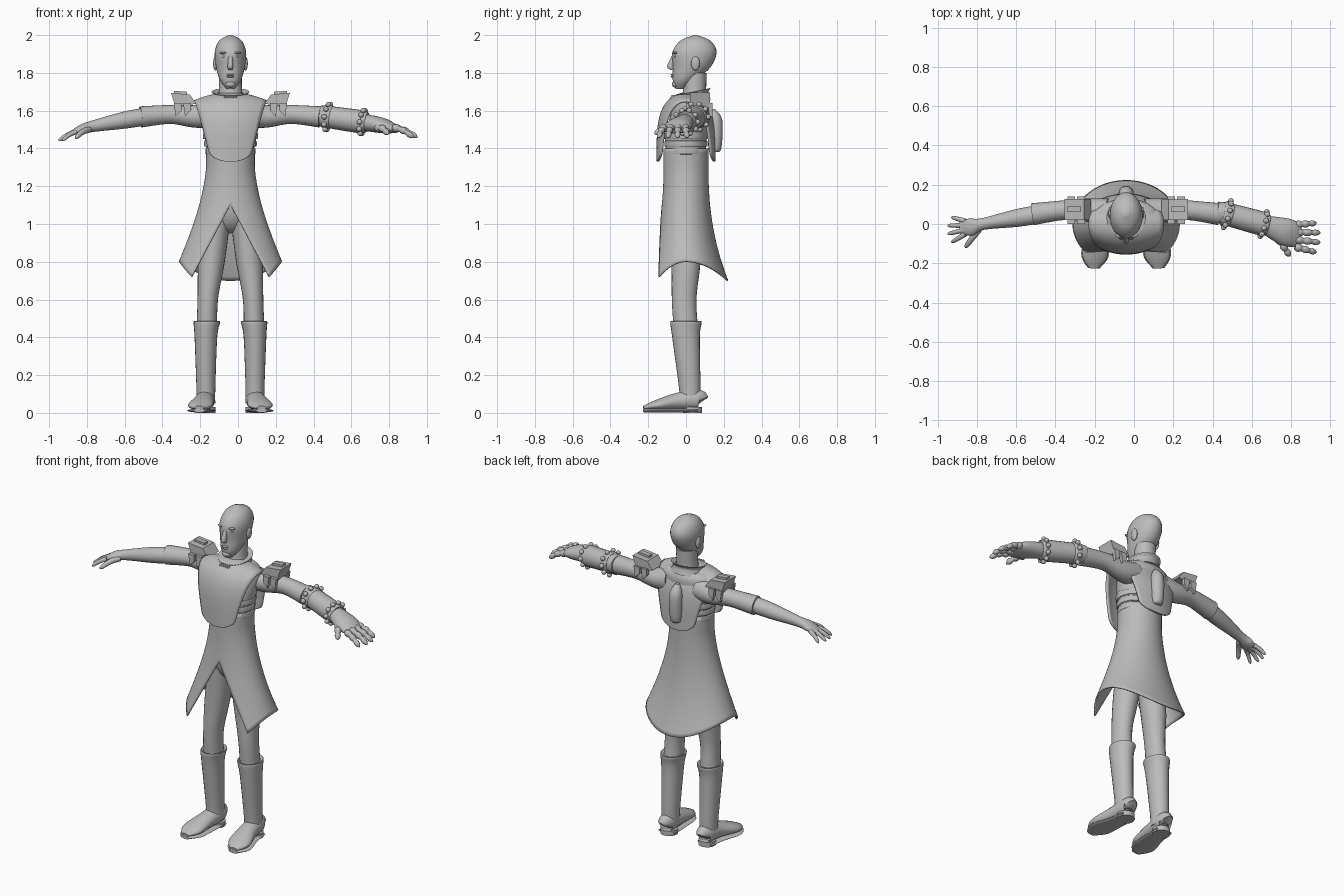
import bpy, bmesh, math
from math import sin, cos, pi, sqrt
from mathutils import Vector

if "Cube" in bpy.data.objects:
    bpy.data.objects.remove(bpy.data.objects["Cube"], do_unlink=True)

BODY_CENTRE = -0.04

grey = bpy.data.materials.new("plain_grey")
grey.use_nodes = True
grey.diffuse_color = (0.5, 0.5, 0.5, 1)
grey.node_tree.nodes["Principled BSDF"].inputs["Base Color"].default_value = grey.diffuse_color


def finish(name, bm):
    """Turn the bmesh into a smooth object placed on the body centre line."""
    bmesh.ops.remove_doubles(bm, verts=bm.verts, dist=0.0001)
    bmesh.ops.recalc_face_normals(bm, faces=bm.faces)
    mesh = bpy.data.meshes.new(name)
    bm.to_mesh(mesh)
    bm.free()
    for face in mesh.polygons:
        face.use_smooth = True
    mesh.set_sharp_from_angle(angle=math.radians(40))
    mesh.materials.append(grey)
    ob = bpy.data.objects.new(name, mesh)
    ob.location.x = BODY_CENTRE
    bpy.context.scene.collection.objects.link(ob)
    return ob


def both_sides(ob):
    mirror = ob.modifiers.new("mirror", "MIRROR")
    mirror.use_mirror_merge = False


def thicken(ob, thickness):
    solid = ob.modifiers.new("thickness", "SOLIDIFY")
    solid.thickness = thickness
    solid.offset = 0


def skin(bm, grid, closed):
    rings = [[bm.verts.new(point) for point in row] for row in grid]
    count = len(grid[0])
    for lower, upper in zip(rings, rings[1:]):
        for j in range(count if closed else count - 1):
            k = (j + 1) % count
            bm.faces.new((lower[j], lower[k], upper[k], upper[j]))
    if closed:
        bm.faces.new(rings[0])
        bm.faces.new(rings[-1])


def spline(rows, steps):
    """Catmull-Rom interpolation of rows of numbers."""
    out = []
    for i in range(len(rows) - 1):
        near = [rows[max(i - 1, 0)], rows[i], rows[i + 1], rows[min(i + 2, len(rows) - 1)]]
        for k in range(steps):
            t = k / steps
            out.append([b + t / 2 * (c - a + t * (2*a - 5*b + 4*c - d + t * (3*(b - c) + d - a)))
                        for a, b, c, d in zip(*near)])
    return out + [rows[-1]]


def loft(name, rows, upright=False, steps=5, sides=24, tilt=0):
    """Rows are x, y, z, radius and an optional second radius."""
    rows = spline([(*row, row[-1])[:5] for row in rows], steps)
    centres = [Vector(row[:3]) for row in rows]
    last = len(rows) - 1
    grid = []
    for i, (centre, row) in enumerate(zip(centres, rows)):
        across, up = Vector((1, 0, 0)), Vector((0, 1, tilt))
        if not upright:
            along = (centres[min(i + 1, last)] - centres[max(i - 1, 0)]).normalized()
            across = along.cross(Vector((0, 0, 1))).normalized()
            up = across.cross(along)
        turns = [2 * pi * j / sides for j in range(sides)]
        grid.append([centre + across * row[3] * cos(a) + up * row[4] * sin(a) for a in turns])
    bm = bmesh.new()
    skin(bm, grid, True)
    return finish(name, bm)


def ball(name, centre, radii):
    bm = bmesh.new()
    bmesh.ops.create_uvsphere(bm, u_segments=20, v_segments=12, radius=1)
    bmesh.ops.scale(bm, vec=radii, verts=bm.verts)
    bmesh.ops.translate(bm, vec=centre, verts=bm.verts)
    return finish(name, bm)


def prism(name, outline, front, back):
    bm = bmesh.new()
    skin(bm, [[(x, y, z) for x, z in outline] for y in (front, back)], True)
    return finish(name, bm)


def finger(name, base, tip, radius, bulge):
    """Tapered finger with a round tip, arched slightly, pinched at three joints."""
    base, tip = Vector(base), Vector(tip)
    rows = []
    for k in range(25):
        t = k / 24
        pinch = 1 - bulge * abs(cos(3 * pi * t)) ** 4
        r = radius * (1 - t / 3) * pinch * max(sqrt(1 - t ** 12), 0.2)
        rows.append((*(base.lerp(tip, t) + Vector((0, 0, radius / 2 * sin(pi * t)))), r))
    loft(name, rows, steps=1, sides=12)


# Head, face and neck
loft("head", [(0, -.03, 1.715, .02, .025), (0, -.01, 1.76, .055, .06), (0, .03, 1.83, .076, .1),
              (0, .045, 1.91, .083, .117), (0, .05, 1.97, .06, .08), (0, .05, 2, .01)], upright=True, sides=32)
loft("neck", [(0, .04, 1.64, .075), (0, .045, 1.7, .062), (0, .05, 1.8, .06)], upright=True)
loft("nose", [(0, -.06, 1.9, .01), (0, -.08, 1.835, .015, .02), (0, -.07, 1.815, .01)], upright=True)
for z in (1.78, 1.79):
    ball("lip", (0, -.07, z), (.02, .012, .005))
ball("chin", (0, -.055, 1.74), (.025, .02, .018))
both_sides(ball("eye", (.033, -.056, 1.888), (.014, .01, .007)))
both_sides(ball("brow", (.034, -.056, 1.906), (.024, .014, .006)))
both_sides(ball("ear", (.08, .05, 1.85), (.012, .023, .037)))

# Collar with a ribbed clasp
loft("collar", [(0, .03, 1.64, .105, .1), (0, .03, 1.68, .088), (0, .03, 1.7, .1), (0, .03, 1.69, .07)],
     upright=True, tilt=.2)
for i in range(-2, 3):
    ball("clasp_rib", (i * .014, -.07, 1.67), (.006, .012, .014))

# Torso and side straps
loft("torso", [(0, 0, 1.34, .12, .1), (0, 0, 1.45, .135, .11), (0, .03, 1.62, .17, .1),
               (0, .035, 1.67, .12, .07)], upright=True)
for i in range(3):
    z, w = 1.385 + i * .04, .14 + i * .006
    loft("side_strap", [(0, 0, z + side * .016, w - abs(side) * .01, .12 - abs(side) * .01)
                        for side in (-1, -.7, .7, 1)], upright=True)

# Breast and back plate, one sheet over the shoulders with rounded ends
bm = bmesh.new()
grid = []
for i in range(-30, 31):
    a = i / 30 * pi / 2
    f = cos(a) ** 2
    tongue = sqrt(1 - (1 - min(1, f / .15 + .02)) ** 2)
    width = tongue / 10 + .09 * f
    depth = math.copysign(.15 * sqrt(1 - f ** 4), a)
    row = []
    for j in range(-8, 9):
        x = j / 8 * width
        bend = (x / .2) ** 2
        row.append((x, depth * (1 - bend * .45), 1.33 + .36 * f - .045 * bend * f ** 3))
    grid.append(row)
skin(bm, grid, False)
thicken(finish("chest_and_back_plate", bm), .012)

# Canister on the back
loft("back_canister", [(0, .15, 1.38, .01), (0, .153, 1.4, .034), (0, .155, 1.55, .037),
                       (0, .14, 1.61, .012)], upright=True)

# Flared long coat, slit at the front, with a pointed hem
bm = bmesh.new()
grid = []
for i in range(33):
    t = i / 32
    flare = max(0, (t - .15) / .85) ** 1.5
    width, depth = .125 + .145 * flare, .115 + .105 * flare ** 1.5
    gap = math.asin(max(0, (t - .44) / .56) * .205 / width)
    row = []
    for j in range(-32, 33):
        around = j / 32 * (pi - gap)
        c = cos(j / 32 * (pi - .86))
        hem = .8 - (.1 if c > 0 else .19) * c * c
        row.append((width * sin(around), depth * cos(around), 1.4 + (hem - 1.4) * t))
    grid.append(row)
skin(bm, grid, False)
thicken(finish("long_coat", bm), .008)

# Trousers and boots
ball("hips", (0, 0, 1.1), (.125, .1, .15))
both_sides(loft("trouser_leg", [(.07, 0, 1.03, .07, .085), (.1, 0, .8, .07, .077),
                                (.12, -.01, .6, .054, .065), (.125, 0, .44, .055, .065)], upright=True))
both_sides(loft("boot_shaft", [(.13, .02, .05, .05, .055), (.13, .02, .13, .05, .057), (.13, 0, .4, .06, .073),
                               (.125, 0, .48, .07, .083), (.125, 0, .48, .06, .07)], upright=True))
foot = [(.13, .08, .06, .03, .04), (.13, .06, .07, .048, .055), (.14, -.05, .06, .054, .045),
        (.16, -.16, .04, .065, .027), (.165, -.225, .027, .025, .01)]
both_sides(loft("boot_foot", foot))
both_sides(loft("boot_sole", [(x, y, .012, r + .005, .01) for x, y, z, r, height in foot[1:]]))
both_sides(loft("boot_heel", [(.13, .035, z, .05) for z in (0, .03)], upright=True))

# Shoulder guards with bracket legs
both_sides(prism("shoulder_guard", [(.315, 1.695), (.215, 1.685), (.18, 1.637), (.29, 1.618)], .02, .128))
both_sides(prism("guard_ridge", [(.3, 1.705), (.23, 1.7), (.23, 1.68), (.3, 1.69)], .06, .09))
for x in (.21, .26):
    for y in (0, .12):
        leg = [(x, 1.64), (x + .04, 1.64), (x + .03, 1.57), (x, 1.6)]
        both_sides(prism("guard_bracket", leg, y, y + .02))

# Sleeves, right forearm and bare hand
both_sides(loft("sleeve", [(.1, .06, 1.58, .07), (.19, .07, 1.57, .06), (.32, .07, 1.58, .05),
                           (.475, .05, 1.567, .056)]))
loft("right_forearm", [(-.44, .05, 1.57, .047), (-.56, .03, 1.55, .045), (-.73, 0, 1.517, .03),
                       (-.79, -.015, 1.5, .045, .025), (-.845, -.02, 1.48, .03, .01)])

# Left gauntlet with studded rings
start, end = Vector((.515, .05, 1.567)), Vector((.7, 0, 1.54))
along = (end - start).normalized()
across = along.cross(Vector((0, 0, 1))).normalized()
up = across.cross(along)
loft("gauntlet_tube", [(*(start - along * .06), .05), (*start, .058), (*end, .062)])
for centre, r in ((start, .07), (end, .064)):
    loft("gauntlet_ring", [(*(centre + along * t * .024), r - .012 * abs(t)) for t in (-1, -.6, .6, 1)])
    for k in range(10):
        a = k * pi / 5
        ball("gauntlet_stud", centre + (across * cos(a) + up * sin(a)) * r, [.014] * 3)

# Gloved left palm, then the fingers of both hands
loft("glove_palm", [(.7, 0, 1.54, .045), (.81, -.04, 1.52, .07, .04), (.88, -.06, 1.5, .06, .02)])
for i in range(4):
    reach = i * (3 - i) / 100
    finger("glove_finger", (.86, -.005 - i * .037, 1.51), (.97 + reach, .005 - i * .05, 1.457), .022, .3)
    finger("right_finger", (-.82, .015 - i * .022, 1.487), (-.89 - reach, .035 - i * .043, 1.44), .014, 0)
finger("glove_thumb", (.775, -.07, 1.51), (.835, -.165, 1.475), .024, .3)
finger("right_thumb", (-.75, -.025, 1.5), (-.82, -.12, 1.453), .018, 0)
